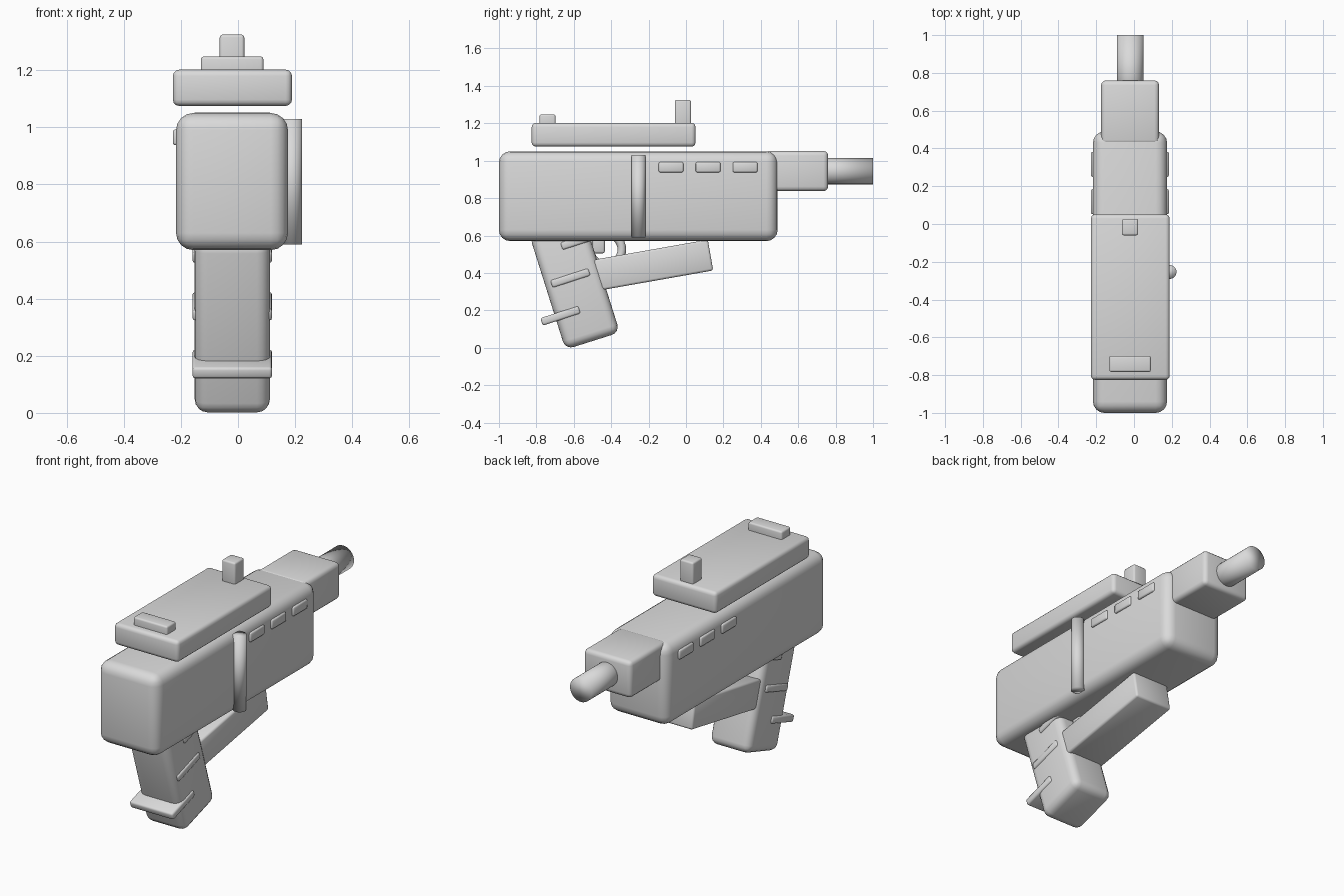
import bpy, bmesh, math
from mathutils import Matrix, Vector

if "Cube" in bpy.data.objects:
    bpy.data.objects.remove(bpy.data.objects["Cube"])

CX = -0.02  # centre line of the main parts

grey = bpy.data.materials.new("light_grey")
grey.diffuse_color = (0.7, 0.7, 0.7, 1)
grey.use_nodes = True
grey.node_tree.nodes["Principled BSDF"].inputs["Base Color"].default_value = grey.diffuse_color


def finish(name, bm):
    bmesh.ops.recalc_face_normals(bm, faces=bm.faces)
    for f in bm.faces:
        f.smooth = True
    me = bpy.data.meshes.new(name)
    bm.to_mesh(me)
    bm.free()
    me.materials.append(grey)
    ob = bpy.data.objects.new(name, me)
    bpy.context.collection.objects.link(ob)
    return ob


def box(name, centre, size, bevel, tilt=0, segs=3):
    """Rounded box, tilted about x by the given degrees."""
    bm = bmesh.new()
    bmesh.ops.create_cube(bm, size=1)
    bmesh.ops.scale(bm, vec=size, verts=bm.verts)
    bmesh.ops.bevel(bm, geom=bm.edges[:], offset=bevel, segments=segs,
                    profile=0.5, affect='EDGES')
    bm.transform(Matrix.Translation(centre) @ Matrix.Rotation(math.radians(tilt), 4, 'X'))
    return finish(name, bm)


def span(name, x, y, z, bevel, segs=3):
    """Rounded box given by its extents."""
    c = [(a + b) / 2 for a, b in (x, y, z)]
    s = [b - a for a, b in (x, y, z)]
    return box(name, c, s, bevel, 0, segs)


def rod(name, centre, radius, length, turn=0):
    bm = bmesh.new()
    bmesh.ops.create_cone(bm, cap_ends=True, segments=32, radius1=radius,
                          radius2=radius, depth=length)
    bm.transform(Matrix.Translation(centre) @ Matrix.Rotation(math.radians(turn), 4, 'X'))
    return finish(name, bm)


# main body, nose block and barrel
span("body", (-0.217, 0.175), (-1.0, 0.49), (0.57, 1.05), 0.06, 4)
span("nose_block", (-0.174, 0.133), (0.42, 0.76), (0.837, 1.052), 0.025)
rod("barrel", (CX, 0.8, 0.944), 0.07, 0.4, 90)

# top rail with sights
span("top_rail", (-0.228, 0.189), (-0.825, 0.051), (1.075, 1.202), 0.022)
span("rear_sight", (-0.13, 0.089), (-0.783, -0.698), (1.17, 1.248), 0.01)
span("front_sight", (-0.064, 0.022), (-0.06, 0.027), (1.17, 1.325), 0.01)

# side vents on both sides
for i, y in enumerate((-0.08, 0.118, 0.316)):
    for side, x in (("right", 0.17), ("left", -0.213)):
        box(f"vent_{side}_{i + 1}", (x, y, 0.965), (0.03, 0.132, 0.055), 0.008, 0, 2)

# upright rod on the right side
rod("side_rod", (0.188, -0.254, 0.81), 0.037, 0.44)

# slanted grip with three ribs
up = Vector((0, -0.301, 0.954))
grip_bottom = Vector((CX, -0.499, 0.036))
box("grip", grip_bottom + up * 0.32, (0.263, 0.305, 0.64), 0.045, 17.5, 4)
for i in range(3):
    box(f"grip_rib_{i + 1}", (CX, -0.671 + 0.053 * i, 0.171 + 0.202 * i),
        (0.279, 0.213, 0.042), 0.01, 18, 2)

# slanted lower block in front of the grip
box("lower_block", (CX, -0.189, 0.439), (0.24, 0.65, 0.167), 0.012, 10, 2)

# trigger and its round guard
span("trigger", (CX - 0.04, CX + 0.04), (-0.5, -0.434), (0.505, 0.62), 0.01, 2)
bm = bmesh.new()
N, M, R, r = 32, 12, 0.085, 0.023
rings = []
for i in range(N):
    a = 2 * math.pi * i / N
    ring = []
    for j in range(M):
        b = 2 * math.pi * j / M
        d = R + r * math.cos(b)
        ring.append(bm.verts.new((CX + r * math.sin(b), -0.428 + d * math.cos(a),
                                  0.525 + d * math.sin(a))))
    rings.append(ring)
for i in range(N):
    p, q = rings[i], rings[(i + 1) % N]
    for j in range(M):
        k = (j + 1) % M
        bm.faces.new((p[j], q[j], q[k], p[k]))
finish("trigger_guard", bm)
